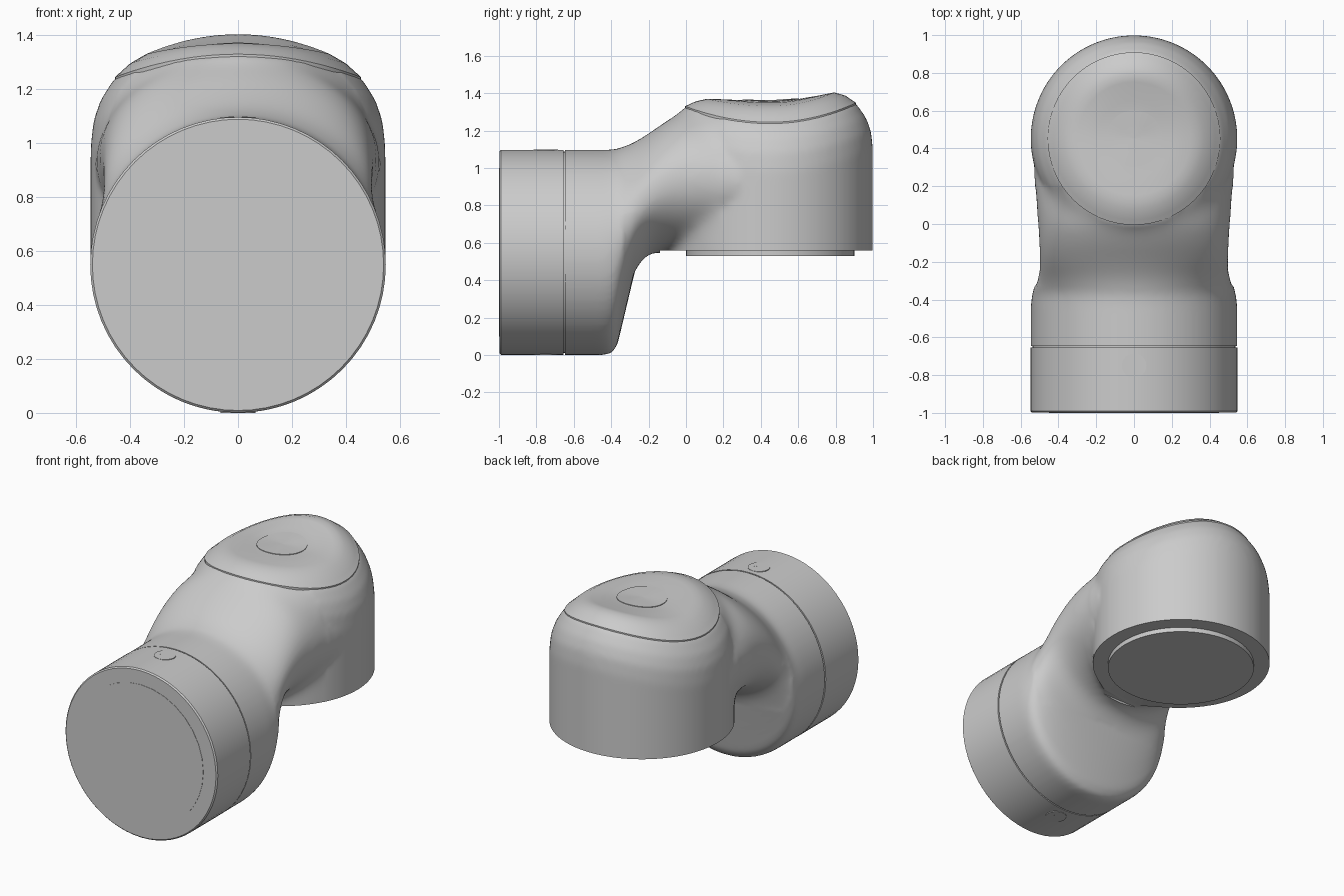
import bpy, bmesh, math
from mathutils import Vector

if "Cube" in bpy.data.objects:
    bpy.data.objects.remove(bpy.data.objects["Cube"])

GREY = bpy.data.materials.new("light_grey")
GREY.diffuse_color = (0.6, 0.6, 0.6, 1)
GREY.use_nodes = True
GREY.node_tree.nodes["Principled BSDF"].inputs["Base Color"].default_value = GREY.diffuse_color
N = 64
TAU = 2 * math.pi
CY = 0.452          # centre of the upright housing
RAD = 0.547


def activate(ob):
    bpy.ops.object.select_all(action='DESELECT')
    ob.select_set(True)
    bpy.context.view_layer.objects.active = ob


def smooth(ob, angle=35):
    activate(ob)
    bpy.ops.object.shade_smooth_by_angle(angle=math.radians(angle))


def loft(name, rings):
    """Closed skin through a list of equal-length rings."""
    bm = bmesh.new()
    rows = [[bm.verts.new(p) for p in ring] for ring in rings]
    for a, b in zip(rows, rows[1:]):
        n = len(a)
        for i in range(n):
            bm.faces.new((a[i], a[(i + 1) % n], b[(i + 1) % n], b[i]))
    bm.faces.new(rows[0])
    bm.faces.new(rows[-1])
    bmesh.ops.recalc_face_normals(bm, faces=bm.faces)
    me = bpy.data.meshes.new(name)
    bm.to_mesh(me)
    bm.free()
    me.materials.append(GREY)
    ob = bpy.data.objects.new(name, me)
    bpy.context.collection.objects.link(ob)
    return ob


def turned(name, profile, origin, axis, n=N):
    """Round part: (radius, offset) pairs along axis 'y' or 'z'."""
    o = Vector(origin)
    rings = []
    for r, h in profile:
        ring = []
        for i in range(n):
            c, s = r * math.cos(TAU * i / n), r * math.sin(TAU * i / n)
            ring.append(o + Vector((c, h, s) if axis == 'y' else (c, s, h)))
        rings.append(ring)
    ob = loft(name, rings)
    smooth(ob)
    return ob


# Saddle-shaped dished top: heights by radius toward front, back and sides
R = [0.005, 0.15, 0.25, 0.34, 0.40, 0.46, 0.51, 0.537, RAD]
FRONT = [1.355, 1.358, 1.363, 1.366, 1.352, 1.325, 1.27, 1.21, 1.12]
BACK = [1.355, 1.365, 1.382, 1.40, 1.383, 1.342, 1.27, 1.20, 1.11]
SIDE = [1.355, 1.35, 1.345, 1.327, 1.292, 1.238, 1.16, 1.08, 0.98]


def table(col, r):
    for i in range(len(R) - 1):
        if r <= R[i + 1]:
            t = max(0, (r - R[i]) / (R[i + 1] - R[i]))
            return col[i] + t * (col[i + 1] - col[i])
    return col[-1]


def dome_ring(r, dz):
    ring = []
    for i in range(N):
        c, s = math.cos(TAU * i / N), math.sin(TAU * i / N)
        z = s * s * table(BACK if s > 0 else FRONT, r) + c * c * table(SIDE, r)
        ring.append((r * c, CY + r * s, z + dz))
    return ring


# Upright housing with its domed top
flat = [(RAD * math.cos(TAU * i / N), CY + RAD * math.sin(TAU * i / N), 0.45)
        for i in range(N)]
housing = loft("elbow_body", [flat] + [dome_ring(r, -0.012 if r < 0.45 else 0)
                                       for r in reversed(R)])

# Neck: y and z of the lowest point, y and z of the highest point, half width
SECTIONS = [
    (-0.75, 0.0, -0.75, 1.097, 0.546), (-0.44, 0.0, -0.43, 1.097, 0.546),
    (-0.395, 0.01, -0.38, 1.10, 0.542), (-0.365, 0.06, -0.345, 1.11, 0.536),
    (-0.32, 0.25, -0.28, 1.135, 0.52), (-0.27, 0.46, -0.2, 1.185, 0.507),
    (-0.21, 0.54, -0.1, 1.255, 0.504), (-0.1, 0.56, 0.0, 1.315, 0.507),
    (0.1, 0.56, 0.1, 1.33, 0.518), (0.3, 0.56, 0.28, 1.28, 0.53)]
rings = []
for yb, zb, yt, zt, w in SECTIONS:
    rings.append([(w * math.cos(TAU * i / N),
                   (yb + yt) / 2 + (yt - yb) / 2 * math.sin(TAU * i / N),
                   (zb + zt) / 2 + (zt - zb) / 2 * math.sin(TAU * i / N))
                  for i in range(N)])
neck = loft("neck", rings)

# Fuse neck and housing into one skin, then soften the blend
activate(housing)
neck.select_set(True)
bpy.ops.object.join()
body = housing
mod = body.modifiers.new("fuse", 'REMESH')
mod.mode = 'VOXEL'
mod.voxel_size = 0.016
bpy.ops.object.modifier_apply(modifier="fuse")
bm = bmesh.new()
bm.from_mesh(body.data)
blend = [v for v in bm.verts if -0.33 < v.co.y < 0.2 and 0.45 < v.co.z < 1.3]
for verts, count in ((list(bm.verts), 6), (blend, 35)):
    for _ in range(count):
        bmesh.ops.smooth_vert(bm, verts=verts, factor=0.5,
                              use_axis_x=True, use_axis_y=True, use_axis_z=True)
bm.to_mesh(body.data)
bm.free()

# Trim the housing's flat underside and the neck's flat front end
for name, lo, hi in (("underside_cutter", (-1, -0.14, 0.2), (1, 1.4, 0.56)),
                     ("front_cutter", (-1, -1.2, -0.3), (1, -0.647, 1.4))):
    cutter = loft(name, [[(lo[0], lo[1], z), (hi[0], lo[1], z),
                          (hi[0], hi[1], z), (lo[0], hi[1], z)]
                         for z in (lo[2], hi[2])])
    cutter.hide_render = True
    activate(body)
    mod = body.modifiers.new("trim", 'BOOLEAN')
    mod.operation = 'DIFFERENCE'
    mod.solver = 'EXACT'
    mod.object = cutter
    bpy.ops.object.modifier_apply(modifier="trim")
    bpy.data.objects.remove(cutter)
body.data.materials.clear()
body.data.materials.append(GREY)
smooth(body, 40)

# Dished lid and its round centre plate
lid = loft("top_lid", [dome_ring(0.457, -0.03)] +
           [dome_ring(r, 0.004) for r in
            (0.457, 0.43, 0.40, 0.37, 0.34, 0.30, 0.25, 0.2, 0.15, 0.08, 0.005)])
smooth(lid)
plate = loft("centre_plate", [dome_ring(0.15, 0.0)] +
             [dome_ring(r, 0.008) for r in (0.15, 0.08, 0.005)])
smooth(plate)

# Mounting disc under the housing
turned("bottom_disc", [(0.45, 0.53), (0.45, 0.58)], (0, 0.45, 0), 'z')

# Front collar, recessed seam and front cap
turned("front_collar", [(0.54, -0.998), (0.548, -0.99), (0.548, -0.655)],
       (0, 0, 0.549), 'y')
turned("seam_core", [(0.538, -0.67), (0.538, -0.63)], (0, 0, 0.549), 'y')
turned("front_cap", [(0.45, -1.0), (0.45, -0.98)], (0, 0, 0.55), 'y', 32)

# Collar buttons, above and below, each with two pin holes' plates
for side, label in ((1, "upper"), (-1, "lower")):
    z = 0.549 + side * 0.54
    turned(label + "_button", [(0.065, 0), (0.065, side * 0.009)],
           (0, -0.75, z), 'z', 32)
    for x in (-0.025, 0.025):
        turned(label + "_button_pin", [(0.01, 0), (0.01, side * 0.0095)],
               (x, -0.75, z), 'z', 12)
